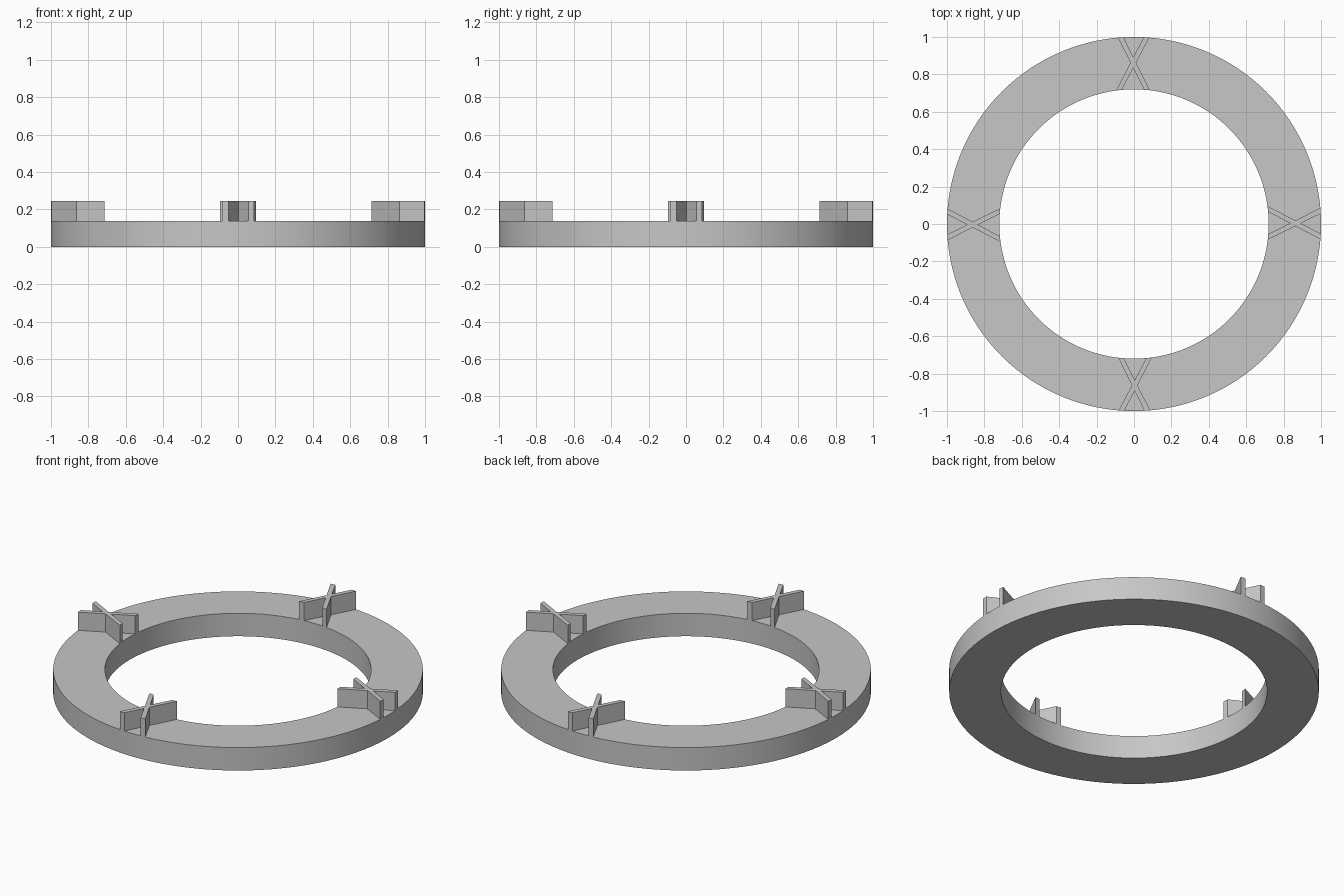
import bpy
import bmesh
from math import sqrt, radians
from mathutils import Matrix, Vector
from mathutils.geometry import intersect_line_line_2d

OUTER, INNER = 1.0, 0.72
DECK, TOP = 0.137, 0.246
SEGMENTS = 128
HALF_WIDTH = 0.015  # half the plate width, measured along the rim

cube = bpy.data.objects.get("Cube")
if cube:
    bpy.data.objects.remove(cube, do_unlink=True)

grey = bpy.data.materials.new("plain grey")
grey.use_nodes = True
colour = (0.57, 0.57, 0.57, 1)
grey.diffuse_color = colour
grey.node_tree.nodes["Principled BSDF"].inputs["Base Color"].default_value = colour


def add_object(name, bm):
    bmesh.ops.recalc_face_normals(bm, faces=bm.faces)
    mesh = bpy.data.meshes.new(name)
    bm.to_mesh(mesh)
    bm.free()
    mesh.materials.append(grey)
    obj = bpy.data.objects.new(name, mesh)
    bpy.context.collection.objects.link(obj)
    return obj


# Flat ring: a rectangular section spun around z
bm = bmesh.new()
section = [bm.verts.new(p) for p in
           ((INNER, 0, 0), (OUTER, 0, 0), (OUTER, 0, DECK), (INNER, 0, DECK))]
edges = [bm.edges.new((section[i], section[(i + 1) % 4])) for i in range(4)]
bmesh.ops.spin(bm, geom=section + edges, cent=(0, 0, 0), axis=(0, 0, 1),
               angle=radians(360), steps=SEGMENTS, use_merge=True)
bmesh.ops.remove_doubles(bm, verts=bm.verts, dist=0.0001)
ring = add_object("ring", bm)
bpy.context.view_layer.objects.active = ring
ring.select_set(True)
bpy.ops.object.shade_smooth_by_angle(angle=radians(30))


# Crossed plates: X outline trimmed to both rims of the ring
def rim_point(radius, y):
    return Vector((sqrt(radius ** 2 - y ** 2), y))


def plate_sides(inner_y, outer_y):
    return [(rim_point(INNER, inner_y + s), rim_point(OUTER, outer_y + s))
            for s in (-HALF_WIDTH, HALF_WIDTH)]


def crossing(a, b):
    return intersect_line_line_2d(a[0], a[1], b[0], b[1])


fall_low, fall_high = plate_sides(0.081, -0.067)
rise_low, rise_high = plate_sides(-0.069, 0.071)
outline = [
    fall_low[1], fall_high[1], crossing(fall_high, rise_low),
    rise_low[1], rise_high[1], crossing(fall_high, rise_high),
    fall_high[0], fall_low[0], crossing(fall_low, rise_high),
    rise_high[0], rise_low[0], crossing(fall_low, rise_low),
]

for turn, side in enumerate(("left", "back", "right", "front")):
    bm = bmesh.new()
    base = bm.faces.new([bm.verts.new((p[0], p[1], DECK)) for p in outline])
    raised = bmesh.ops.extrude_face_region(bm, geom=[base], use_keep_orig=True)
    top_verts = [v for v in raised["geom"] if isinstance(v, bmesh.types.BMVert)]
    bmesh.ops.translate(bm, verts=top_verts, vec=(0, 0, TOP - DECK))
    bmesh.ops.rotate(bm, verts=bm.verts, cent=(0, 0, 0),
                     matrix=Matrix.Rotation(radians(90 * turn), 3, "Z"))
    add_object(side + "_crossed_plates", bm)
